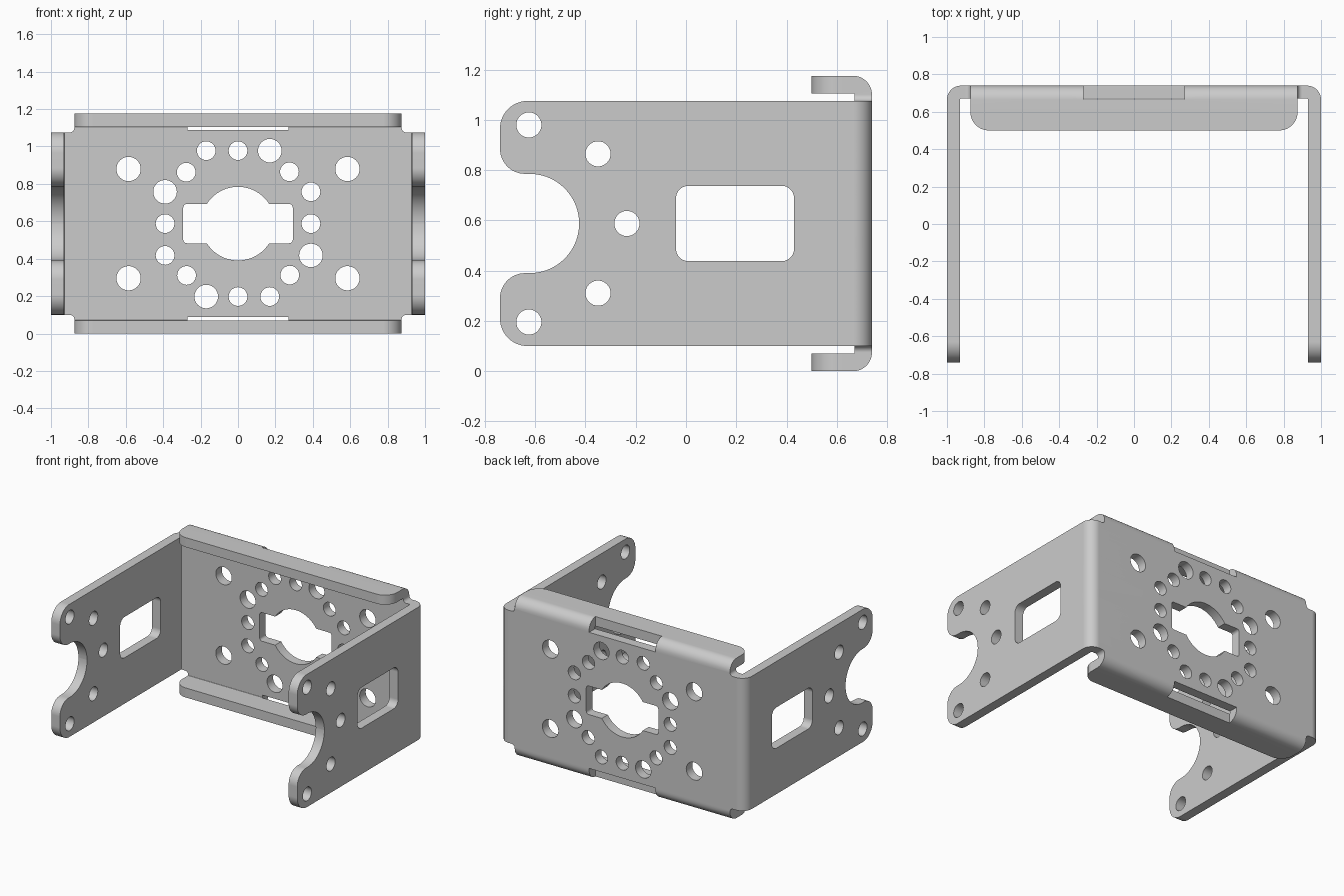
import bpy, bmesh, math
from mathutils import Vector

if "Cube" in bpy.data.objects:
    bpy.data.objects.remove(bpy.data.objects["Cube"])

# Sheet-metal bracket: drawn as a flat blank, then folded along four bend lines
T, RI, L = 0.07, 0.005, 0.10          # thickness, inner bend radius, flat bend length
ZC, YIN = 0.5875, 0.67                # plate centre height, inner face of back plate
XB, HB = 0.93 - RI, 0.5175 - RI       # where the side and top/bottom bends start
STEPS = 8


def arm(y):
    """Flat x position of a point at depth y on a side arm."""
    return XB + L + (YIN - RI - y)


def rounded(pts, n=10):
    """Polygon with square corners (x, y, r) rounded to radius r."""
    out = []
    for i, (x, y, r) in enumerate(pts):
        p = Vector((x, y))
        if r == 0:
            out.append(p)
            continue
        u = (Vector(pts[i - 1][:2]) - p).normalized()
        v = (Vector(pts[(i + 1) % len(pts)][:2]) - p).normalized()
        c = p + r * (u + v)
        for k in range(n + 1):
            a = math.pi / 2 * k / n
            out.append(c - r * (v * math.cos(a) + u * math.sin(a)))
    return out


def circle(x, y, r, n=32):
    return [Vector((x + r * math.cos(2 * math.pi * k / n),
                    y + r * math.sin(2 * math.pi * k / n))) for k in range(n)]


def box(x0, x1, y0, y1, r):
    return rounded([(x0, y0, r), (x1, y0, r), (x1, y1, r), (x0, y1, r)])


# Outer outline: one quarter mirrored to four
flange_end = HB + L + (YIN - RI - 0.5)
q = [(arm(-0.425), 0.1975, 0.197), (arm(-0.74), 0.1975, 0.1),
     (arm(-0.74), 0.4875, 0.11), (0.875, 0.4875, 0.025), (0.875, flange_end, 0.1)]
outline = (q + [(-x, y, r) for x, y, r in reversed(q)]
           + [(-x, -y, r) for x, y, r in q]
           + [(x, -y, r) for x, y, r in reversed(q)])
loops = [rounded(outline, 14)]

# Central opening: circle joined with a rectangle
a0 = math.asin(0.105 / 0.197)


def arc(start):
    return [(0.197 * math.cos(start + a0 + (math.pi - 2 * a0) * k / 20),
             0.197 * math.sin(start + a0 + (math.pi - 2 * a0) * k / 20), 0) for k in range(21)]


loops.append(rounded([(0.293, -0.105, 0.02), (0.293, 0.105, 0.02)] + arc(0)
                     + [(-0.293, 0.105, 0.02), (-0.293, -0.105, 0.02)] + arc(math.pi), 5))

# Ring of holes, repeated by quarter turns
for x, y, r in [(0, 0.39, 0.05), (-0.17, 0.39, 0.05), (0.17, 0.39, 0.063), (0.275, 0.277, 0.05)]:
    for _ in range(4):
        loops.append(circle(x, y, r))
        x, y = y, -x

for s in (-1, 1):
    # Plate corner holes
    for h in (-0.292, 0.292):
        loops.append(circle(s * 0.585, h, 0.065))
    # Arm holes and window
    for y, h in [(-0.625, 0.392), (-0.625, -0.392), (-0.35, 0.277), (-0.35, -0.277), (-0.235, 0)]:
        loops.append(circle(s * arm(y), h, 0.05))
    e = sorted((s * arm(-0.04), s * arm(0.43)))
    loops.append(box(e[0], e[1], -0.15, 0.15, 0.05))
    # Relief slot in the flange bend
    e = sorted((s * 0.5, s * (HB + L)))
    loops.append(box(-0.27, 0.27, e[0], e[1], 0))

# Flat blank as a filled curve
cu = bpy.data.curves.new("blank", 'CURVE')
cu.dimensions = '2D'
cu.fill_mode = 'BOTH'
cu.extrude = T / 2
for pts in loops:
    sp = cu.splines.new('POLY')
    sp.points.add(len(pts) - 1)
    for pt, p in zip(sp.points, pts):
        pt.co = (p.x, p.y, 0, 1)
    sp.use_cyclic_u = True
blank = bpy.data.objects.new("blank", cu)
bpy.context.collection.objects.link(blank)
bpy.context.view_layer.update()
mesh = bpy.data.meshes.new_from_object(blank.evaluated_get(bpy.context.evaluated_depsgraph_get()))
bpy.data.objects.remove(blank)

# Cut the blank across the bends
bm = bmesh.new()
bm.from_mesh(mesh)
bmesh.ops.remove_doubles(bm, verts=bm.verts, dist=1e-5)
for axis, start in ((0, XB), (1, HB)):
    for s in (-1, 1):
        for k in range(STEPS + 1):
            co, no = Vector(), Vector()
            co[axis] = s * (start + L * k / STEPS)
            no[axis] = 1
            bmesh.ops.bisect_plane(bm, geom=bm.verts[:] + bm.edges[:] + bm.faces[:],
                                   dist=1e-5, plane_co=co, plane_no=no)


def fold(s, start, d):
    """Bend a flat distance s; returns distance along plate and depth."""
    m = abs(s)
    if m <= start:
        return s, d
    a = min((m - start) / L, 1) * math.pi / 2
    along = start + (RI + d) * math.sin(a)
    depth = -RI + (RI + d) * math.cos(a) - max(0, m - start - L)
    return math.copysign(along, s), depth


# Fold arms and flanges forward
for v in bm.verts:
    x, h, d = v.co.x, v.co.y, v.co.z + T / 2
    if abs(x) > XB:
        x, depth = fold(x, XB, d)
    else:
        h, depth = fold(h, HB, d)
    v.co = (x, YIN + depth, ZC + h)
bmesh.ops.recalc_face_normals(bm, faces=bm.faces)
bm.to_mesh(mesh)
bm.free()

bracket = bpy.data.objects.new("mounting_bracket", mesh)
bpy.context.collection.objects.link(bracket)
bpy.context.view_layer.objects.active = bracket
bracket.select_set(True)
bpy.ops.object.shade_smooth_by_angle(angle=math.radians(30))
wn = bracket.modifiers.new("weighted", 'WEIGHTED_NORMAL')
wn.keep_sharp = True
